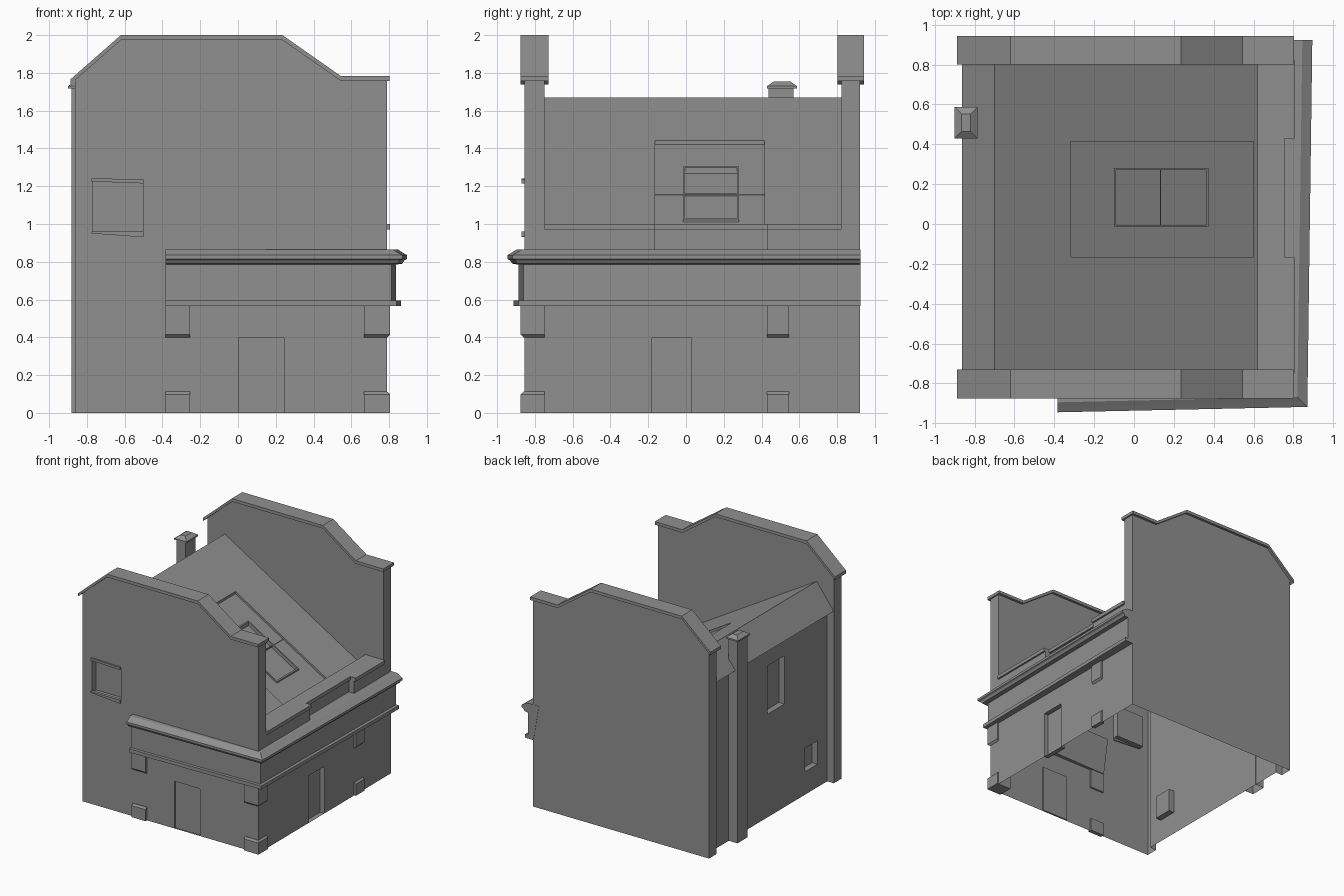
import bpy, bmesh

if "Cube" in bpy.data.objects:
    bpy.data.objects.remove(bpy.data.objects["Cube"], do_unlink=True)

GREY = (0.28, 0.28, 0.28, 1)
mat = bpy.data.materials.new("plaster_grey")
mat.use_nodes = True
mat.diffuse_color = GREY
bsdf = mat.node_tree.nodes["Principled BSDF"]
bsdf.inputs["Base Color"].default_value = GREY
bsdf.inputs["Roughness"].default_value = 0.9

FRONT, BACK, INNER_F, INNER_B = -0.855, 0.922, -0.75, 0.822
EAVE, LEFT, RIGHT = -0.862, -0.80, 0.79


def make(name, faces):
    """Object from a list of faces, each a list of points."""
    bm = bmesh.new()
    for f in faces:
        bm.faces.new([bm.verts.new(p) for p in f])
    bmesh.ops.remove_doubles(bm, verts=bm.verts, dist=0.0005)
    bmesh.ops.recalc_face_normals(bm, faces=bm.faces)
    me = bpy.data.meshes.new(name)
    bm.to_mesh(me)
    bm.free()
    me.materials.append(mat)
    ob = bpy.data.objects.new(name, me)
    bpy.context.collection.objects.link(ob)


def loft(name, rings, caps=True):
    """Join closed rings of points, optionally capping both ends."""
    faces = [list(rings[0]), list(rings[-1])] if caps else []
    for a, b in zip(rings, rings[1:]):
        n = len(a)
        faces += [[a[i], a[(i + 1) % n], b[(i + 1) % n], b[i]] for i in range(n)]
    make(name, faces)


def rect(x0, x1, y0, y1, z):
    return [(x0, y0, z), (x1, y0, z), (x1, y1, z), (x0, y1, z)]


def box(name, x0, x1, y0, y1, z0, z1, caps=True):
    loft(name, [rect(x0, x1, y0, y1, z0), rect(x0, x1, y0, y1, z1)], caps)


def panel(u0, u1, v0, v1, holes, place):
    """Faces of a flat panel; each hole (u0, u1, v0, v1, depth, has_floor) is recessed."""
    us = sorted({u0, u1, *[h[0] for h in holes], *[h[1] for h in holes]})
    vs = sorted({v0, v1, *[h[2] for h in holes], *[h[3] for h in holes]})
    faces = []
    for a, b in zip(us, us[1:]):
        for c, d in zip(vs, vs[1:]):
            if not any(h[0] <= a and b <= h[1] and h[2] <= c and d <= h[3] for h in holes):
                faces.append([place(a, c, 0), place(b, c, 0), place(b, d, 0), place(a, d, 0)])
    for a, b, c, d, depth, floor in holes:
        ring = [(a, c), (b, c), (b, d), (a, d)]
        for i in range(4):
            p, q = ring[i], ring[(i + 1) % 4]
            faces.append([place(*p, 0), place(*q, 0), place(*q, depth), place(*p, depth)])
        if floor:
            faces.append([place(*p, depth) for p in ring])
    return faces


# Roof height along x: long slope to the right, short steep slope to the left
def roof_z(x):
    return 1.67 - (x + 0.70) * 0.595 if x > -0.70 else 1.67 + (x + 0.70) * 1.3


# Gable walls with raised parapets
GABLE = [(-0.62, 1.98), (0.235, 1.98), (0.545, 1.765)]
INSIDE = [(RIGHT, 0.86), (0.65, roof_z(0.65)), (-0.70, 1.67), (EAVE, roof_z(EAVE))]
front_window = (-0.77, -0.50, 0.95, 1.225, 0.05, True)
front_door = (0.003, 0.243, 0.0, 0.40, 0.015, True)


def gable_wall(name, out, inn, holes):
    s = 1 if inn > out else -1
    faces = panel(EAVE, RIGHT, 0, 1.765, holes, lambda u, v, d: (u, out + s * d, v))
    top = [(EAVE, 1.765)] + GABLE + [(RIGHT, 1.765)]
    faces.append([(x, out, z) for x, z in top[:-1]])
    faces.append([(x, inn, z) for x, z in top + INSIDE])
    # wall ends and the return to the recessed left wall
    faces.append([(EAVE, out, 0), (EAVE, inn, 0), (EAVE, inn, 1.765), (EAVE, out, 1.765)])
    faces.append([(EAVE, inn, 0), (LEFT, inn, 0), (LEFT, inn, roof_z(LEFT)),
                  (EAVE, inn, roof_z(EAVE))])
    faces.append([(RIGHT, out, 0.8), (RIGHT, inn, 0.8), (RIGHT, inn, 1.765), (RIGHT, out, 1.765)])
    make(name, faces)
    # coping following the gable outline
    line = [(-0.888, 1.765), (-0.62, 2.0), (0.235, 2.0), (0.545, 1.783), (0.803, 1.783)]
    y0, y1 = min(out, inn) - 0.021, max(out, inn) + 0.021
    loft(name + "_coping", [[(x, y0, z - 0.026), (x, y1, z - 0.026), (x, y1, z), (x, y0, z)]
                            for x, z in line])


gable_wall("front_wall", FRONT, INNER_F, [front_window, front_door])
gable_wall("back_wall", BACK, INNER_B, [])

# Slightly crooked lintel and sill of the front window
for name, x_z in (("lintel", [(-0.775, 1.225, 1.242), (-0.50, 1.215, 1.236)]),
                  ("sill", [(-0.775, 0.95, 0.96), (-0.50, 0.93, 0.96)])):
    loft("front_window_" + name, [
        [(x, FRONT + 0.01, z0), (x, -0.87, z0), (x, -0.87, z1), (x, FRONT + 0.01, z1)]
        for x, z0, z1 in x_z])

# Left wall with two windows
make("left_wall", panel(INNER_F, INNER_B, 0, roof_z(LEFT),
                        [(-0.175, 0.05, 0.875, 1.285, 0.05, True),
                         (-0.62, -0.455, 0.195, 0.395, 0.05, True)],
                        lambda u, v, d: (LEFT + d, u, v)))

# Right wall with doorway
make("right_wall", panel(FRONT, BACK, 0, 0.82, [(-0.18, 0.03, 0, 0.40, 0.04, True)],
                         lambda u, v, d: (RIGHT - d, u, v)))

# Roof with a shallow sunken skylight
on_roof = lambda u, v, d: (u, v, roof_z(u) - d)
sky = (-0.315, 0.60, -0.165, 0.415)
inner = (-0.09, 0.365, -0.005, 0.27)
faces = panel(-0.70, 0.65, INNER_F, INNER_B, [sky + (0.02, False)], on_roof)
faces += panel(EAVE, -0.70, INNER_F, INNER_B, [], on_roof)
make("roof", faces)
make("skylight_floor", panel(*sky, [inner + (0.02, True)],
                             lambda u, v, d: on_roof(u, v, d + 0.02)))


def roof_bar(name, u0, u1, v0, v1, low, high):
    loft(name, [[on_roof(u0, v0, d), on_roof(u1, v0, d), on_roof(u1, v1, d), on_roof(u0, v1, d)]
                for d in (low, high)])


a, b, c, d = inner
W = 0.01
for name, bar in (("top", (a - W, a, c - W, d + W)), ("bottom", (b, b + W, c - W, d + W)),
                  ("front", (a, b, c - W, c)), ("back", (a, b, d, d + W))):
    roof_bar("skylight_frame_" + name, *bar, 0.025, 0.008)
roof_bar("skylight_batten", 0.13, 0.135, sky[2], sky[3], 0.025, 0.016)

# Low parapet below the roof, set back in the middle
for i, (y0, y1, x) in enumerate([(INNER_F, -0.165, 0.79), (-0.165, 0.428, 0.74),
                                 (0.428, INNER_B, 0.79)]):
    box(f"parapet_{i}", 0.62, x, y0, y1, 0.85, 0.97)
    box(f"parapet_coping_{i}", 0.62, x + 0.015, y0, y1, 0.97, 1.0)

# Shopfront frieze and cornice swept round the front right corner
PROFILE = [(-0.03, 0.565), (0.048, 0.565), (0.048, 0.595), (0.022, 0.595), (0.022, 0.785),
           (0.055, 0.79), (0.066, 0.808), (0.08, 0.815), (0.08, 0.835), (0.055, 0.85),
           (0.03, 0.866), (-0.08, 0.866)]
loft("shopfront_cornice", [
    [(-0.385, -0.865 - d, z) for d, z in PROFILE],
    [(0.79 + d, -0.838 - d, z) for d, z in PROFILE],
    [(0.815 + d, 0.924, z) for d, z in PROFILE]])

# Corbels under the frieze and plinth blocks at the ground
for i, (x0, x1, y0, y1) in enumerate([(-0.385, -0.255, -0.875, -0.84),
                                      (0.668, 0.805, -0.875, -0.75),
                                      (0.77, 0.805, 0.43, 0.545)]):
    xin = x1 - 0.015 if x1 > 0 else x1
    yin = y0 + 0.015 if i < 2 else y0
    loft(f"corbel_{i}", [rect(x0, xin, yin, y1, 0.40), rect(x0, x1, y0, y1, 0.415),
                         rect(x0, x1, y0, y1, 0.57)])
    loft(f"plinth_block_{i}", [rect(x0, x1, y0, y1, 0.0), rect(x0, x1, y0, y1, 0.098),
                               rect(x0, xin, yin, y1, 0.112)])

# Chimney flue, open at the foot, with a bevelled cap
box("chimney_flue", -0.882, -0.798, 0.438, 0.57, 0, 1.725, caps=False)
loft("chimney_cap", [rect(-0.90, -0.785, 0.43, 0.587, 1.718),
                     rect(-0.90, -0.785, 0.43, 0.587, 1.73),
                     rect(-0.865, -0.82, 0.465, 0.552, 1.755)])
